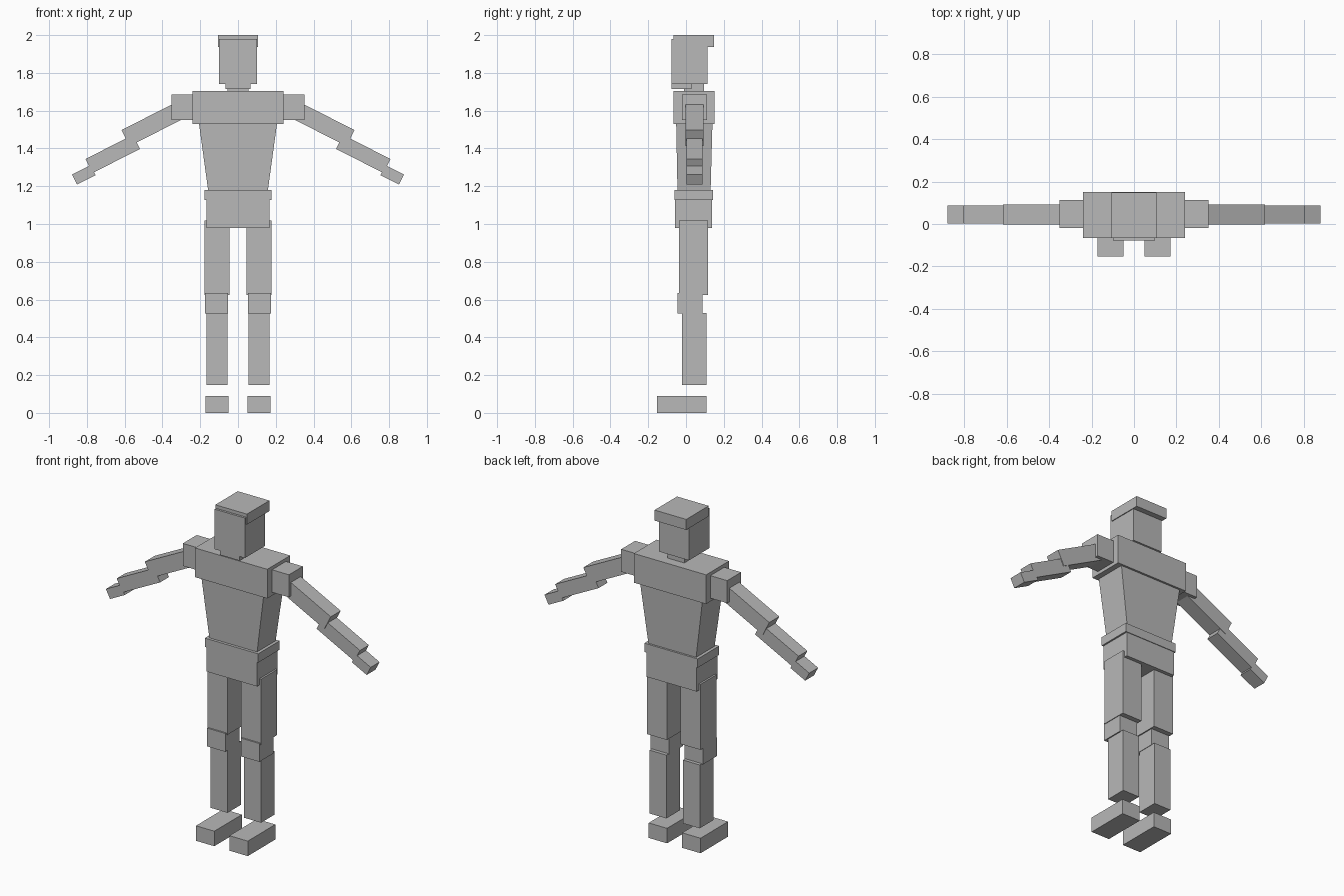
import bpy
import math
from mathutils import Matrix, Vector

if "Cube" in bpy.data.objects:
    bpy.data.objects.remove(bpy.data.objects["Cube"])

grey = bpy.data.materials.new("plain grey")
grey.diffuse_color = (0.48, 0.48, 0.48, 1)
grey.use_nodes = True
grey.node_tree.nodes["Principled BSDF"].inputs["Base Color"].default_value = grey.diffuse_color

CORNERS = [(x, y, z) for z in (0, 1) for y in (0, 1) for x in (0, 1)]
FACES = [(0, 2, 3, 1), (4, 5, 7, 6), (0, 1, 5, 4),
         (1, 3, 7, 5), (3, 2, 6, 7), (2, 0, 4, 6)]


def box(name, xr, yr, zr, bottom=None, matrix=None, mirror=False):
    """Box from x, y, z ranges; bottom gives other x and y ranges at its foot."""
    verts = []
    for i, j, k in CORNERS:
        bx, by = bottom if bottom and k == 0 else (xr, yr)
        v = Vector((bx[i], by[j], zr[k]))
        verts.append(matrix @ v if matrix else v)
    mesh = bpy.data.meshes.new(name)
    mesh.from_pydata(verts, [], FACES)
    mesh.materials.append(grey)
    obj = bpy.data.objects.new(name, mesh)
    bpy.context.collection.objects.link(obj)
    if mirror:
        obj.modifiers.new("mirror", 'MIRROR').use_axis[0] = True
    return obj


# Head and neck
box("cap", (-0.105, 0.105), (-0.065, 0.148), (1.937, 2.0))
box("head", (-0.1, 0.1), (-0.078, 0.115), (1.74, 1.98))
box("jaw", (-0.065, 0.065), (-0.078, 0.03), (1.715, 1.745))
box("neck", (-0.055, 0.055), (-0.01, 0.095), (1.69, 1.76))

# Trunk
box("chest", (-0.24, 0.24), (-0.065, 0.152), (1.53, 1.705))
box("waist", (-0.207, 0.207), (-0.052, 0.14), (1.17, 1.535),
    bottom=((-0.157, 0.157), (-0.045, 0.13)))
box("belt", (-0.177, 0.177), (-0.062, 0.142), (1.127, 1.18))
box("pelvis", (-0.167, 0.167), (-0.058, 0.138), (0.98, 1.13))

# Arms: boxes along a line sloping down from the shoulder
box("shoulders", (0.235, 0.352), (-0.02, 0.112), (1.55, 1.685), mirror=True)
slope = Matrix.Translation((0.617, 0, 1.497)) @ Matrix.Rotation(math.radians(27), 4, 'Y')
box("upper_arms", (-0.33, 0), (-0.002, 0.092), (-0.095, 0), matrix=slope, mirror=True)
box("forearms", (-0.042, 0.239), (0.003, 0.087), (-0.133, -0.05), matrix=slope, mirror=True)
box("hands", (0.23, 0.34), (0.003, 0.087), (-0.15, -0.091), matrix=slope, mirror=True)

# Legs
box("thighs", (0.045, 0.178), (-0.037, 0.117), (0.625, 1.018), mirror=True)
box("knees", (0.052, 0.174), (-0.046, 0.087), (0.525, 0.635), mirror=True)
box("shins", (0.055, 0.167), (-0.02, 0.108), (0.148, 0.528), mirror=True)
box("feet", (0.05, 0.172), (-0.153, 0.108), (0, 0.09), mirror=True)
